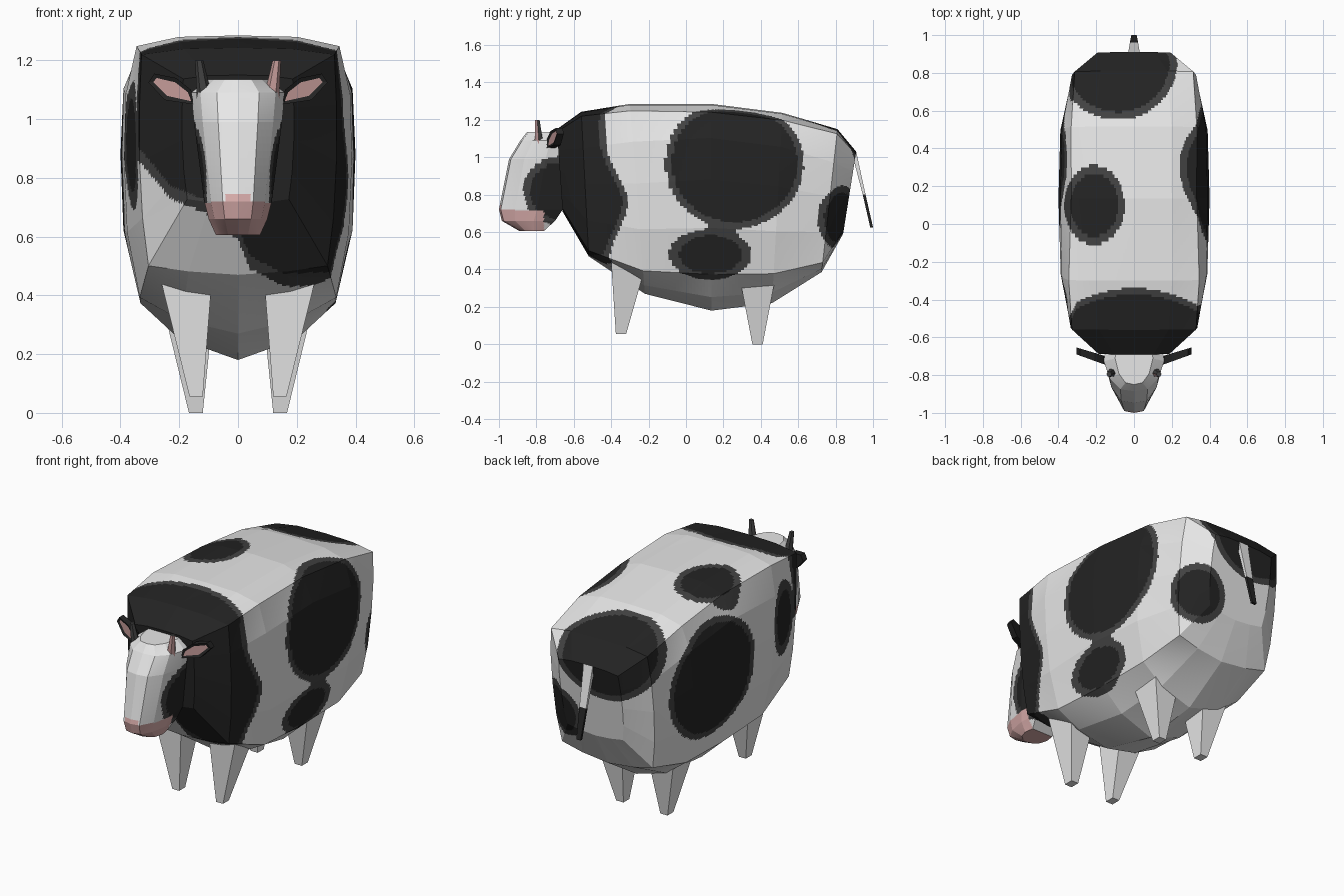
import bpy, bmesh, math
from mathutils import Vector

if "Cube" in bpy.data.objects:
    bpy.data.objects.remove(bpy.data.objects["Cube"])


def material(name, r, g, b):
    m = bpy.data.materials.new(name)
    m.use_nodes = True
    m.diffuse_color = (r, g, b, 1)
    m.node_tree.nodes["Principled BSDF"].inputs["Base Color"].default_value = (r, g, b, 1)
    return m


WHITE, BLACK, CHARCOAL, PINK, DUSTY = range(5)
MATS = [material("white_hide", .8, .8, .8), material("black_patch", .017, .017, .017),
        material("charcoal_patch_edge", .055, .055, .055),
        material("snout_pink", .7, .42, .41), material("dusty_pink", .56, .33, .32)]


def finish(bm, name, rule):
    """Colour faces by rule(centre, normal) and link the flat-shaded object."""
    bmesh.ops.recalc_face_normals(bm, faces=bm.faces)
    for f in bm.faces:
        f.material_index = rule(f.calc_center_median(), f.normal)
    mesh = bpy.data.meshes.new(name)
    bm.to_mesh(mesh)
    bm.free()
    for m in MATS:
        mesh.materials.append(m)
    obj = bpy.data.objects.new(name, mesh)
    bpy.context.collection.objects.link(obj)
    return obj


def loft(name, rings, rule, cuts=0):
    """Skin closed rings of points, cap both ends with fans."""
    bm = bmesh.new()
    rows = [[bm.verts.new(p) for p in ring] for ring in rings]
    n = len(rows[0])
    for a, b in zip(rows, rows[1:]):
        for i in range(n):
            j = (i + 1) % n
            bm.faces.new((a[i], a[j], b[j], b[i]))
    for row in (rows[0], rows[-1]):
        hub = bm.verts.new(sum((v.co for v in row), Vector()) / n)
        for i in range(n):
            bm.faces.new((row[i], row[(i + 1) % n], hub))
    if cuts:
        bmesh.ops.subdivide_edges(bm, edges=bm.edges[:], cuts=cuts, use_grid_fill=True)
    return finish(bm, name, rule)


def blob(p, centre, radii):
    """Approximate signed distance to an ellipse or ellipsoid."""
    q = math.sqrt(sum(((a - c) / r) ** 2 for a, c, r in zip(p, centre, radii)))
    return (q - 1) * min(radii)


def blend(a, b, k):
    h = max(k - abs(a - b), 0) / k
    return min(a, b) - h * h * k / 4


def shade(d, edge=.033):
    return WHITE if d > 0 else CHARCOAL if d > -edge else BLACK


# Patches on the body
CHEST_EDGE = [(-.42, .9), (-.33, .85), (-.23, .73), (-.11, .68), (0, .59),
              (.04, .49), (.16, .43), (.42, .44)]


def chest_height(x):
    for (x0, z0), (x1, z1) in zip(CHEST_EDGE, CHEST_EDGE[1:]):
        if x <= x1:
            return z0 + (z1 - z0) * (x - x0) / (x1 - x0)
    return CHEST_EDGE[-1][1]


def body_colour(c, n):
    x, y, z = c
    # shoulder and chest
    limit = -.34 - .8 * x * x - 1.3 * max(0, -x - .3)
    if x > .25:
        limit += .14 * math.exp(-((z - .76) / .2) ** 2) * min(1, (x - .25) * 12)
    d = max(y - limit, (chest_height(x) - z) * .75)
    # back and rump
    d = min(d, blob((x, y), (-.21, .1), (.16, .21)) if z > .9 else 1)
    d = min(d, blob(c, (-.08, .85, 1.1), (.31, .34, .26)))
    d = min(d, blob(c, (.24, .82, .68), (.16, .15, .17)))
    # flanks
    if x > .1:
        v = z + max(0, .36 - x) * .6 if z > .9 else z
        upper = blob((y, v), (.26, .97), (.37, .35))
        lower = blob((y, v), (.13, .48), (.22, .135))
        d = min(d, blend(upper, lower, .06))
    elif x < -.2:
        d = min(d, blob((y, z), (.29, .82), (.37, .34)), blob((y, z), (-.39, .91), (.12, .22)))
    return shade(d)


# Body: half sections from top to bottom, blended between boxy and round
BOXY = [(0, 1), (.55, .99), (.98, .94), (1, .5), (1, 0), (.97, -.5), (.91, -.92), (.5, -.97), (0, -1)]
ROUND = [(0, 1), (.5, .99), (.83, .92), (.975, .67), (1, .27), (.975, -.2), (.83, -.65),
         (.5, -.87), (0, -1)]


def body_ring(y_top, z_top, y_bot, z_bot, w, k):
    half = []
    for (bx, bz), (rx, rz) in zip(BOXY, ROUND):
        u, v = rx + (bx - rx) * k, (rz + (bz - rz) * k + 1) / 2
        half.append((u * w, y_bot + (y_top - y_bot) * v, z_bot + (z_top - z_bot) * v))
    return half + [(-x, y, z) for x, y, z in half[-2:0:-1]]


loft("body", [body_ring(*r) for r in (
    (-.69, 1.15, -.66, .71, .19, 1),
    (-.56, 1.243, -.52, .47, .335, 1),
    (-.3, 1.285, -.22, .27, .388, .4),
    (.136, 1.285, .136, .18, .4, 0),
    (.516, 1.237, .46, .22, .39, .15),
    (.81, 1.15, .725, .386, .33, .8),
    (.91, 1.03, .84, .59, .2, .9))], body_colour, 20)


# Head: stacked rings with a narrower front
def head_ring(z, front, back, w):
    depth = back - front
    half = [(0, front), (.45 * w, front + .01), (.8 * w, front + .25 * depth),
            (w, front + .6 * depth), (.9 * w, back), (0, back)]
    return [(x, y, z) for x, y in half + [(-x, y) for x, y in half[-2:0:-1]]]


def head_colour(c, n):
    x, y, z = c
    if z < .715 + .03 * max(0, 1 - abs(x) / .1) and y < -.76:
        return PINK
    if abs(x) > .06 and y > -.9:
        return shade(blob((y, z), (-.67, .82), (.2, .185)))
    return WHITE


loft("head", [head_ring(*r) for r in (
    (.605, -.89, -.76, .075), (.66, -.985, -.7, .1), (.72, -1, -.66, .115),
    (.99, -.946, -.62, .15), (1.09, -.885, -.62, .16), (1.135, -.85, -.62, .1))],
    head_colour, 10)


# Legs, tail: four-sided rings
def rect(x0, x1, y0, y1, z):
    return [(x0, y0, z), (x1, y0, z), (x1, y1, z), (x0, y1, z)]


def flip(rings, s):
    return [[(x * s, y, z) for x, y, z in ring] for ring in rings]


def plain(index):
    return lambda c, n: index


loft("tail", [rect(-.03, .03, .885, .91, 1.03), rect(-.022, .022, .945, .96, .8),
              rect(-.014, .014, .985, 1, .625)],
     lambda c, n: BLACK if c.z < .8 else WHITE)

EAR = [(.15, 1.05), (.16, 1.1), (.21, 1.14), (.285, 1.155), (.305, 1.125), (.25, 1.065)]

for side, s in (("left", 1), ("right", -1)):
    loft("front_leg_" + side, flip([rect(.12, .165, -.375, -.32, .055),
                                    rect(.09, .26, -.4, -.21, .44)], s), plain(WHITE))
    loft("rear_leg_" + side, flip([rect(.12, .167, .355, .41, 0),
                                   rect(.085, .25, .29, .475, .34)], s), plain(WHITE))

    # Horns
    def horn_ring(x, y, z, r):
        return [(x + r * math.cos(i * math.pi / 3), y + r * math.sin(i * math.pi / 3), z)
                for i in range(6)]

    horn = flip([horn_ring(.112, -.785, 1.06, .028), horn_ring(.132, -.795, 1.2, .014)], s)
    loft("horn_" + side, horn,
         (lambda c, n: DUSTY if n.y < .3 and n.z < .8 else CHARCOAL) if s > 0 else plain(CHARCOAL))

    # Ears with a recessed pink inside
    bm = bmesh.new()
    front = [bm.verts.new((x * s, -.8 + x * .36, z)) for x, z in EAR]
    back = [bm.verts.new((x * s, -.745 + x * .3, z)) for x, z in EAR]
    inner = bm.faces.new(front)
    bm.faces.new(back[::-1])
    for i in range(len(EAR)):
        j = (i + 1) % len(EAR)
        bm.faces.new((front[i], back[i], back[j], front[j]))
    bmesh.ops.recalc_face_normals(bm, faces=bm.faces)
    bmesh.ops.inset_region(bm, faces=[inner], thickness=.016, depth=-.006)
    mid = inner.calc_center_median()
    finish(bm, "ear_" + side,
           lambda c, n: DUSTY if (c - mid).length < .004 and n.y < -.5 else BLACK)
